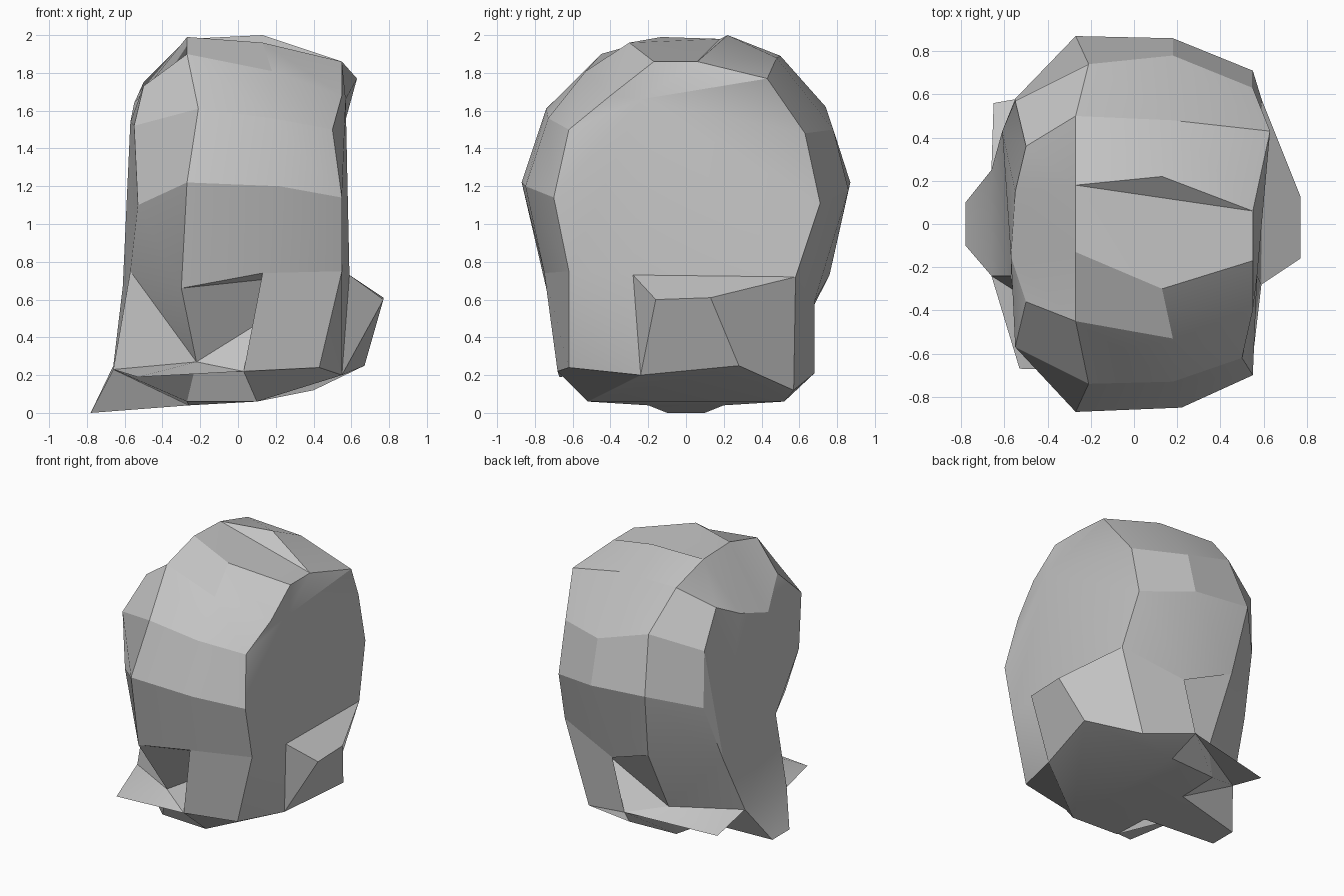
import bpy
import bmesh
import math

cube = bpy.data.objects.get("Cube")
if cube:
    bpy.data.objects.remove(cube, do_unlink=True)

# One matte grey for everything
grey = bpy.data.materials.new("stone_grey")
grey.use_nodes = True
colour = (0.56, 0.56, 0.56, 1)
grey.diffuse_color = colour
grey.node_tree.nodes["Principled BSDF"].inputs["Base Color"].default_value = colour


def finish(name, bm):
    """Turn a bmesh into a smooth-by-angle object with the grey material."""
    mesh = bpy.data.meshes.new(name)
    bm.to_mesh(mesh)
    bm.free()
    mesh.materials.append(grey)
    obj = bpy.data.objects.new(name, mesh)
    bpy.context.scene.collection.objects.link(obj)
    bpy.ops.object.select_all(action='DESELECT')
    obj.select_set(True)
    bpy.context.view_layer.objects.active = obj
    bpy.ops.object.shade_smooth_by_angle(angle=math.radians(21))
    return obj


def ring(x, profile, shifts):
    """Cross-section at x; shifts gives points that sit at another x."""
    return [(shifts.get(i, x), y, z) for i, (y, z) in enumerate(profile)]


# Cross-sections: start at the top, run down the front, up the back
side_ring = ring(-.55, [
    (.15, 1.64), (-.15, 1.54), (-.36, 1.73), (-.57, 1.52), (-.57, 1.1),
    (-.24, .75), (-.24, .23), (-.1, 0), (.1, 0), (.25, .25),
    (.43, .67), (.58, 1.1), (.57, 1.52), (.36, 1.75)],
    {0: -.55, 1: -.57, 2: -.5, 13: -.5, 4: -.53, 5: -.57,
     6: -.66, 9: -.66, 7: -.78, 8: -.78, 10: -.61})

ridge_ring = ring(-.27, [
    (.18, 1.98), (-.13, 1.99), (-.45, 1.9), (-.74, 1.61), (-.87, 1.22),
    (-.74, .66), (-.52, .27), (-.5, .06), (.5, .06), (.52, .26),
    (.76, .73), (.87, 1.22), (.74, 1.62), (.5, 1.89)],
    {3: -.21, 12: -.21, 5: -.3, 10: -.22, 6: -.22, 9: -.22})

middle_ring = ring(.18, [
    (.22, 2), (-.3, 1.96), (-.53, 1.81), (-.73, 1.56), (-.85, 1.2),
    (-.75, .74), (-.68, .22), (-.52, .06), (.52, .06), (.68, .21),
    (.68, .59), (.86, 1.18), (.78, 1.5), (.48, 1.88)],
    {0: .13, 1: .13, 4: .22, 5: .13, 10: .13, 6: .03, 9: .03, 7: .1, 8: .1})

flat_ring = ring(.55, [
    (.06, 1.86), (-.17, 1.86), (-.4, 1.68), (-.62, 1.5), (-.7, 1.14),
    (-.62, .75), (-.62, .24), (-.24, .2), (.28, .25), (.57, .12),
    (.58, .72), (.71, 1.11), (.63, 1.48), (.43, 1.77)],
    {3: .5, 6: .43, 8: .67, 9: .4, 10: .59, 13: .63})

count = len(side_ring)
bm = bmesh.new()
side, ridge, middle, flat = [[bm.verts.new(p) for p in r] for r in
                             (side_ring, ridge_ring, middle_ring, flat_ring)]


def face(*verts):
    return bm.faces.new(verts)


# Skin between neighbouring sections; lower corners and crown come after
NOTCHES = (5, 9)
LOWER = range(5, 10)
for left, right in ((side, ridge), (ridge, middle), (middle, flat)):
    for i in range(count):
        j = (i + 1) % count
        if left is side and i in LOWER:
            continue
        if left is ridge and i in NOTCHES + (7,):
            continue
        if i == 0 and left is not side:
            continue
        face(left[i], right[i], right[j], left[j])

# Step across the crown
face(ridge[0], middle[0], flat[0])
face(ridge[0], flat[0], flat[1], middle[1])
face(ridge[0], middle[1], ridge[1])

# Lower corner panels and spout flanks, front then back
spout_root = []
for high, low, under, base, sign in ((5, 6, 7, 7, -1), (10, 9, 8, 8, 1)):
    root = bm.verts.new((-.26, sign * .2, .04))
    spout_root.append(root)
    face(side[high], ridge[high], ridge[low])
    face(side[high], ridge[low], side[low])
    face(side[low], side[under], root)
    face(side[low], root, ridge[base], ridge[low])

# Underside of the spout and of the body
front_root, back_root = spout_root
face(side[7], side[8], back_root, front_root)
face(ridge[7], front_root, back_root, ridge[8], middle[8], middle[7])

# Closed end, bending out to the spout
face(*(side[:6] + side[10:]))
face(side[5], side[9], side[10])
face(side[5], side[6], side[9])
face(side[6], side[7], side[8], side[9])

# Broad flat end, fanned from a point near its top
hub = bm.verts.new((.57, -.24, 1.66))
corner = bm.verts.new((.59, -.28, .73))
rim = flat[:6] + [corner] + flat[10:]
for a, b in zip(rim, rim[1:] + rim[:1]):
    face(hub, a, b)

# Ledge bulging out near the bottom of the flat end
lip_front = bm.verts.new((.77, -.16, .6))
lip_back = bm.verts.new((.77, .13, .61))
face(flat[5], flat[7], corner)
face(flat[5], flat[6], flat[7])
face(corner, flat[7], lip_front)
face(corner, lip_front, lip_back, flat[10])
face(lip_front, flat[7], flat[8], lip_back)
face(lip_back, flat[8], flat[9], flat[10])
bmesh.ops.triangulate(bm, faces=[f for f in bm.faces if len(f.verts) > 4])
bmesh.ops.recalc_face_normals(bm, faces=bm.faces)

# Notches set back behind the middle panel, wound to face outwards
for high, low, turn in ((5, 6, 1), (10, 9, -1)):
    for trio in ((ridge[high], flat[high], middle[high]),
                 (ridge[high], ridge[low], flat[high]),
                 (ridge[low], flat[high], middle[low])):
        face(*trio[::turn])
finish("body", bm)

# Pointed flaps under each notch
for name, low, tip in (("front_flap", 6, (-.53, -.67, .19)),
                       ("back_flap", 9, (-.65, .56, .17))):
    bm = bmesh.new()
    for point in (side_ring[low], ridge_ring[low], middle_ring[low], tip):
        bm.verts.new(point)
    bmesh.ops.convex_hull(bm, input=bm.verts)
    bmesh.ops.recalc_face_normals(bm, faces=bm.faces)
    finish(name, bm)
